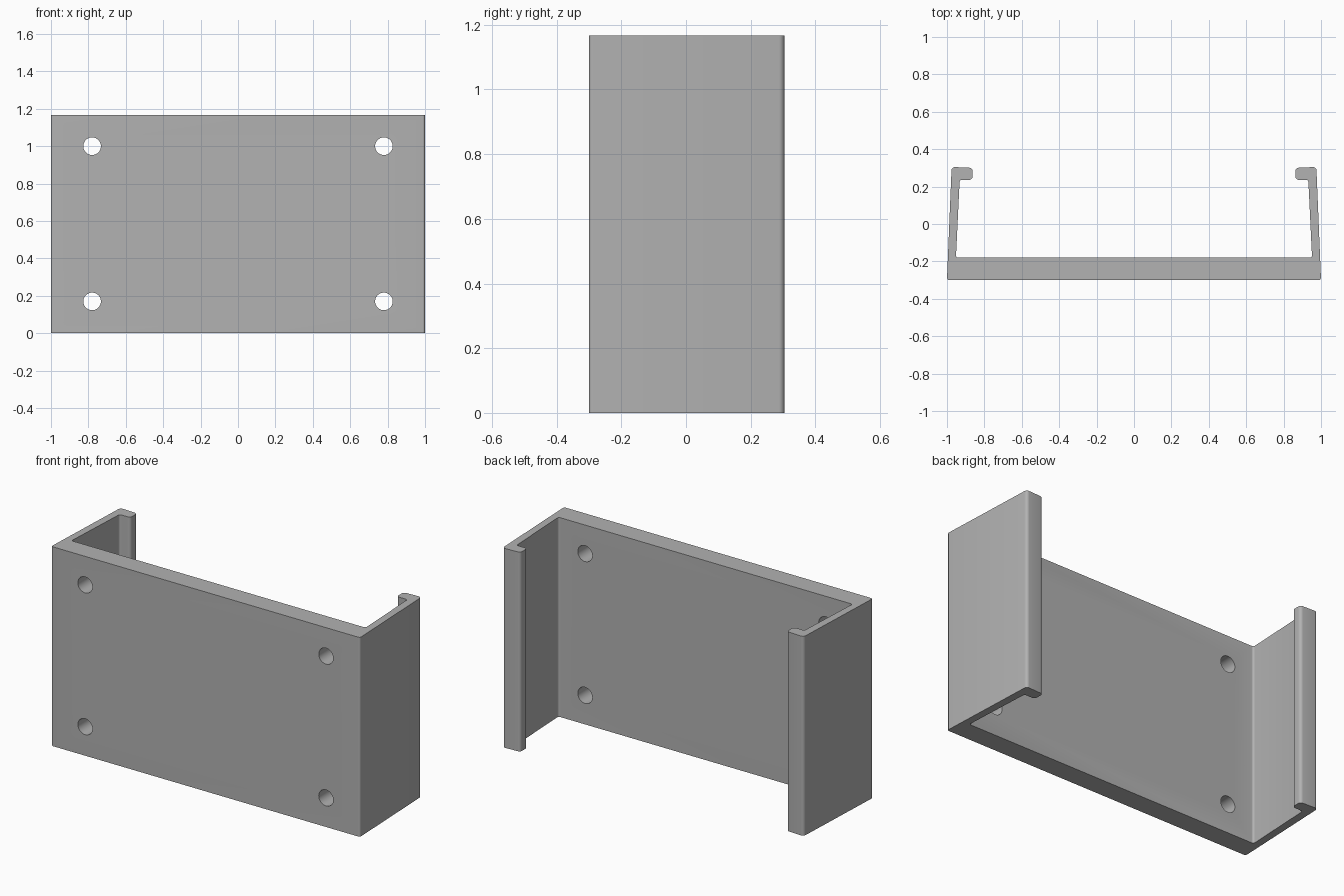
import bpy, bmesh, math
from mathutils import Matrix, Vector

cube = bpy.data.objects.get("Cube")
if cube:
    bpy.data.objects.remove(cube, do_unlink=True)

HEIGHT = 1.167
HOLE_X, HOLE_Z, HOLE_R = 0.78, (0.17, 1.0), 0.047

grey = bpy.data.materials.new("plain grey")
grey.use_nodes = True
grey.diffuse_color = (0.445, 0.445, 0.445, 1)
grey.node_tree.nodes["Principled BSDF"].inputs["Base Color"].default_value = grey.diffuse_color


def rounded(corners, steps=6):
    """Replace each (x, y, radius) corner with a tangent arc."""
    out = []
    for i, (x, y, r) in enumerate(corners):
        p = Vector((x, y))
        a = (Vector(corners[i - 1][:2]) - p).normalized()
        b = (Vector(corners[(i + 1) % len(corners)][:2]) - p).normalized()
        half = a.angle(b) / 2
        centre = p + (a + b).normalized() * r / math.sin(half)
        start = p + a * r / math.tan(half) - centre
        end = p + b * r / math.tan(half) - centre
        sweep = start.angle_signed(end)
        for k in range(steps + 1):
            t = -sweep * k / steps
            out.append(centre + Matrix.Rotation(t, 2) @ start)
    return out


def make_object(name, bm):
    bmesh.ops.recalc_face_normals(bm, faces=bm.faces)
    mesh = bpy.data.meshes.new(name)
    bm.to_mesh(mesh)
    bm.free()
    mesh.materials.append(grey)
    obj = bpy.data.objects.new(name, mesh)
    bpy.context.collection.objects.link(obj)
    return obj


# Left half of the cross-section, then its mirror image
half = [(1.0, -0.30, 0.012), (0.975, 0.305, 0.018), (0.863, 0.300, 0.018),
        (0.863, 0.236, 0.018), (0.932, 0.236, 0.012), (0.952, -0.18, 0.012)]
profile = rounded(half + [(-x, y, r) for x, y, r in reversed(half)])

# Bracket body: back plate, side arms and clip lips in one extrusion
bm = bmesh.new()
face = bm.faces.new([bm.verts.new((p.x, p.y, 0)) for p in profile])
top = bmesh.ops.extrude_face_region(bm, geom=[face], use_keep_orig=True)["geom"]
bmesh.ops.translate(bm, vec=(0, 0, HEIGHT),
                    verts=[v for v in top if isinstance(v, bmesh.types.BMVert)])
bracket = make_object("clip_bracket", bm)

# Four screw holes through the plate
bm = bmesh.new()
for x in (-HOLE_X, HOLE_X):
    for z in HOLE_Z:
        bmesh.ops.create_cone(bm, cap_ends=True, segments=40, radius1=HOLE_R,
                              radius2=HOLE_R, depth=0.3,
                              matrix=Matrix.Translation((x, -0.24, z))
                              @ Matrix.Rotation(math.pi / 2, 4, 'X'))
cutter = make_object("hole_cutter", bm)
cutter.hide_render = True

cut = bracket.modifiers.new("screw_holes", 'BOOLEAN')
cut.operation = 'DIFFERENCE'
cut.solver = 'EXACT'
cut.object = cutter
bpy.ops.object.select_all(action='DESELECT')
bracket.select_set(True)
bpy.context.view_layer.objects.active = bracket
bpy.ops.object.modifier_apply(modifier=cut.name)
bpy.data.objects.remove(cutter, do_unlink=True)

bpy.ops.object.shade_smooth_by_angle(angle=math.radians(30))
